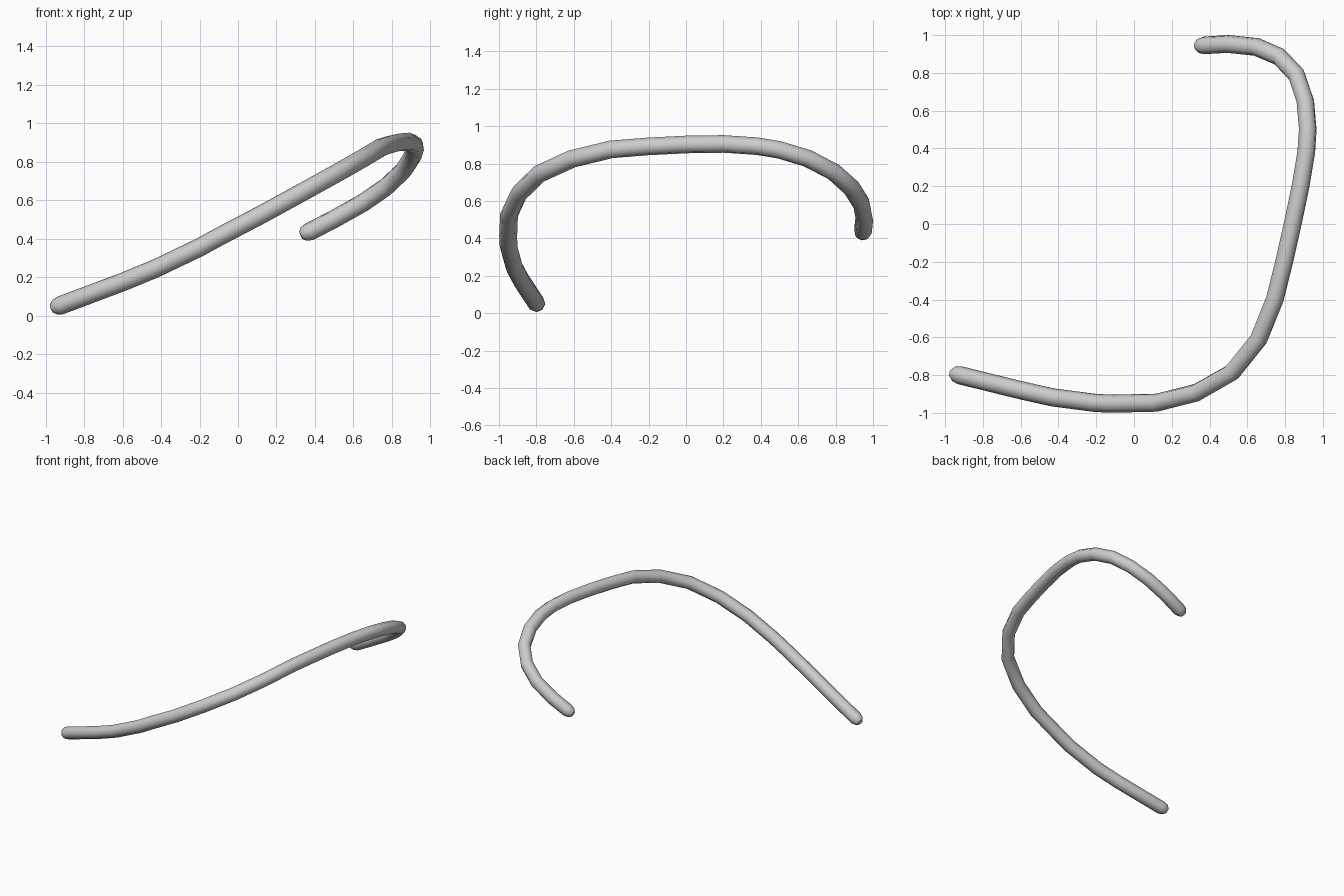
import bpy

# Centre line of the bent rod: x, y, z, thickness factor (rounded ends taper)
path = [
    (-0.97, -0.79, 0.037, 0.45), (-0.955, -0.793, 0.043, 0.8), (-0.925, -0.80, 0.053, 1),
    (-0.60, -0.88, 0.175, 1), (-0.43, -0.918, 0.245, 1), (-0.20, -0.948, 0.355, 1),
    (-0.10, -0.951, 0.41, 1), (0.12, -0.946, 0.525, 1), (0.33, -0.893, 0.64, 1),
    (0.52, -0.785, 0.745, 1), (0.66, -0.61, 0.825, 1), (0.745, -0.40, 0.876, 1),
    (0.795, -0.20, 0.892, 1), (0.84, 0.0, 0.902, 1), (0.882, 0.20, 0.905, 1),
    (0.912, 0.38, 0.893, 1), (0.92, 0.50, 0.873, 1), (0.907, 0.65, 0.828, 1),
    (0.86, 0.79, 0.755, 1), (0.77, 0.885, 0.67, 1), (0.65, 0.937, 0.587, 1),
    (0.50, 0.953, 0.503, 1), (0.37, 0.946, 0.436, 1), (0.342, 0.944, 0.424, 0.8),
    (0.327, 0.943, 0.417, 0.45),
]

# Eight-sided round tube swept along the centre line
curve = bpy.data.curves.new("bent_rod", "CURVE")
curve.dimensions = "3D"
curve.bevel_depth = 0.048
curve.bevel_resolution = 2
curve.use_fill_caps = True
spline = curve.splines.new("POLY")
spline.points.add(len(path) - 1)
for point, (x, y, z, r) in zip(spline.points, path):
    point.co = (x, y, z, 1)
    point.radius = r

rod = bpy.data.objects.new("bent_rod", curve)
bpy.context.collection.objects.link(rod)
bpy.context.view_layer.objects.active = rod
rod.select_set(True)
bpy.ops.object.convert(target="MESH")

# Smooth shading with crisp end caps
bpy.ops.object.shade_smooth_by_angle(angle=0.9)
